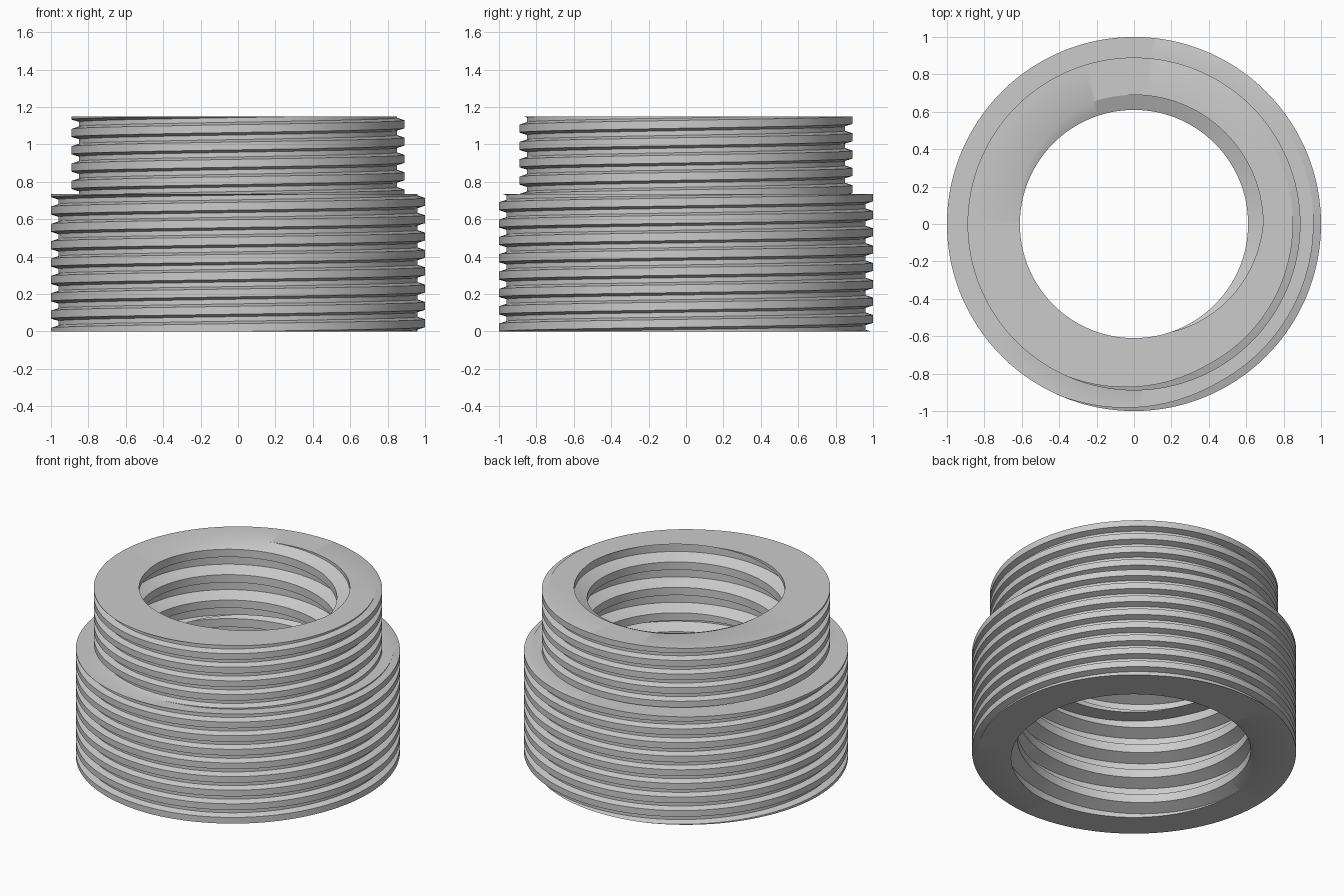
import bpy
import bmesh
import math

old = bpy.data.objects.get("Cube")
if old:
    bpy.data.objects.remove(old, do_unlink=True)

SEGMENTS = 192
TOP_Z = 1.15
STEP_Z = 0.735      # outside shoulder
BORE_STEP_Z = 0.64  # inside shoulder


def thread_section(angle, z0, z1, root, crest, pitch, centre, half, flank):
    """Radius/height points of a right-handed trapezoid thread cut off at z0 and z1."""
    shift = centre + pitch * angle / math.tau

    def radius(z):
        d = abs((z - shift + pitch / 2) % pitch - pitch / 2)
        t = min(max((d - half) / flank, 0), 1)
        return crest + (root - crest) * t

    first = math.floor((z0 - centre) / pitch) - 2
    last = math.ceil((z1 - centre) / pitch) + 1
    heights = [z0]
    for k in range(first, last + 1):
        for offset in (-half - flank, -half, half, half + flank):
            heights.append(min(max(shift + k * pitch + offset, z0), z1))
    heights.append(z1)
    return [(radius(z), z) for z in heights]


def section(angle):
    # fine outside threads: wide lower part, narrower upper part
    lower = thread_section(angle, 0, STEP_Z, 0.96, 1.0, 0.0927, 0.6925, 0.021, 0.013)
    upper = thread_section(angle, STEP_Z, TOP_Z, 0.85, 0.89, 0.0927, 1.1075, 0.021, 0.013)
    # coarse bore threads: narrow upper part, wider lower part
    bore_top = thread_section(angle, BORE_STEP_Z, TOP_Z, 0.61, 0.69, 0.173, 1.124, 0.026, 0.034)
    bore_low = thread_section(angle, 0, BORE_STEP_Z, 0.72, 0.8, 0.178, 0.065, 0.026, 0.034)
    return lower + upper + bore_top[::-1] + bore_low[::-1]


# Sweep the closed section around the axis
bm = bmesh.new()
columns = []
for i in range(SEGMENTS + 1):
    a = math.tau * i / SEGMENTS
    columns.append([bm.verts.new((r * math.cos(a), r * math.sin(a), z))
                    for r, z in section(a)])
for left, right in zip(columns, columns[1:]):
    n = len(left)
    for j in range(n):
        k = (j + 1) % n
        bm.faces.new((left[j], right[j], right[k], left[k]))

# Weld the seam and the points collapsed onto the flat ends
bmesh.ops.remove_doubles(bm, verts=bm.verts[:], dist=0.00005)
bmesh.ops.dissolve_degenerate(bm, edges=bm.edges[:], dist=0.00005)
bmesh.ops.recalc_face_normals(bm, faces=bm.faces[:])

mesh = bpy.data.meshes.new("threaded_sleeve")
bm.to_mesh(mesh)
bm.free()
sleeve = bpy.data.objects.new("threaded_sleeve", mesh)
bpy.context.collection.objects.link(sleeve)

# Plain grey material
grey = bpy.data.materials.new("light_grey")
grey.use_nodes = True
colour = (0.6, 0.6, 0.6, 1)
grey.diffuse_color = colour
grey.node_tree.nodes["Principled BSDF"].inputs["Base Color"].default_value = colour
mesh.materials.append(grey)

bpy.ops.object.select_all(action="DESELECT")
sleeve.select_set(True)
bpy.context.view_layer.objects.active = sleeve
bpy.ops.object.shade_smooth_by_angle(angle=math.radians(25))
